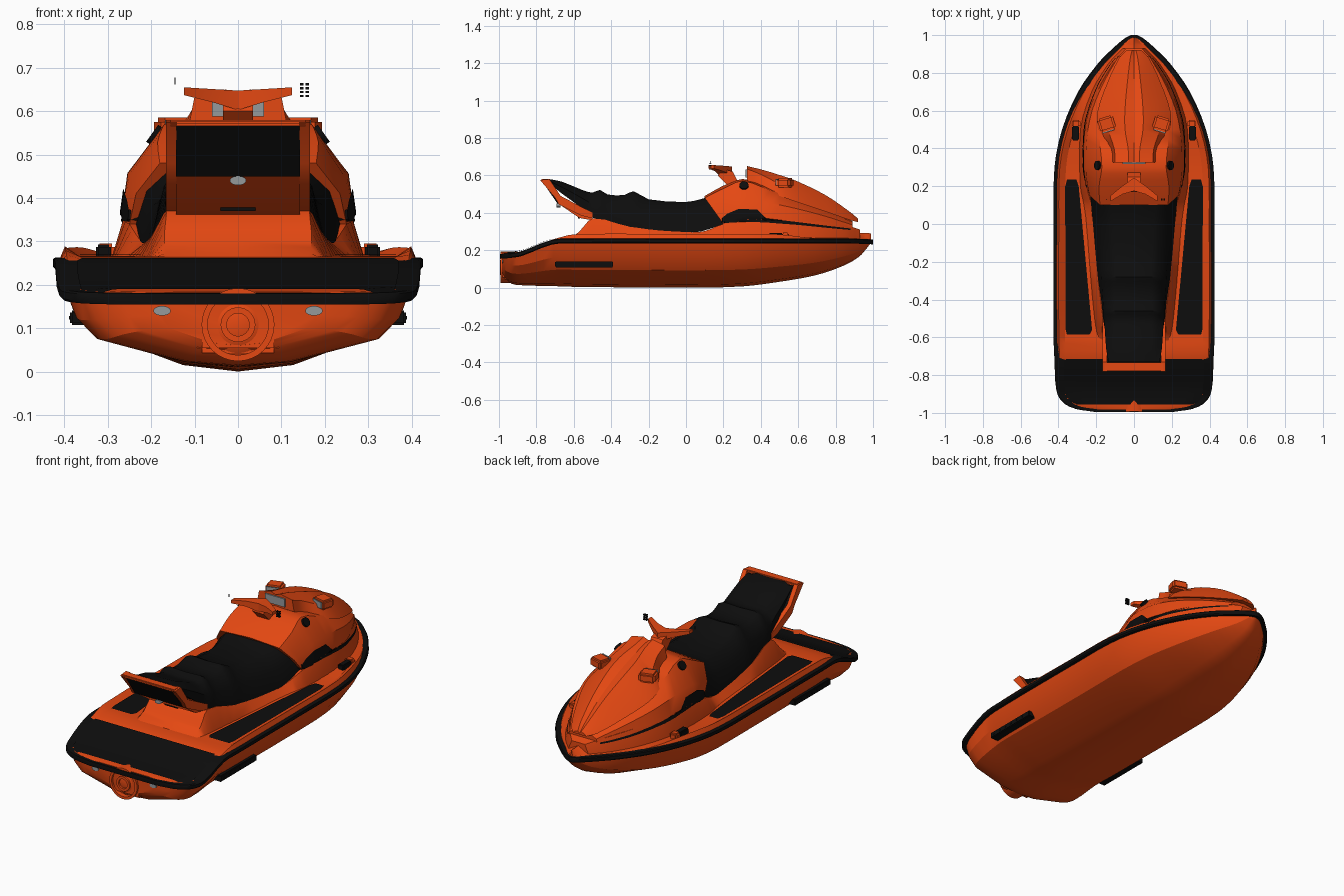
import bpy, bmesh, math
from mathutils import Vector, Matrix
from mathutils.bvhtree import BVHTree

if "Cube" in bpy.data.objects:
    bpy.data.objects.remove(bpy.data.objects["Cube"])


def material(name, rgb):
    m = bpy.data.materials.new(name)
    m.use_nodes = True
    m.diffuse_color = (*rgb, 1)
    m.node_tree.nodes["Principled BSDF"].inputs["Base Color"].default_value = (*rgb, 1)
    return m


ORANGE = material("orange paint", (0.78, 0.065, 0.006))
BLACK = material("black rubber", (0.004, 0.004, 0.004))
GREY = material("grey metal", (0.3, 0.32, 0.33))
SIDES = (("left", 1), ("right", -1))


def finish(name, bm, mat, angle=35, solid=True):
    if solid:
        bmesh.ops.recalc_face_normals(bm, faces=bm.faces)
    mesh = bpy.data.meshes.new(name)
    bm.to_mesh(mesh)
    bm.free()
    mesh.materials.append(mat)
    ob = bpy.data.objects.new(name, mesh)
    bpy.context.collection.objects.link(ob)
    bpy.ops.object.select_all(action="DESELECT")
    ob.select_set(True)
    bpy.context.view_layer.objects.active = ob
    bpy.ops.object.shade_smooth_by_angle(angle=math.radians(angle))
    return ob


def smooth_rows(rows, steps):
    """Hermite interpolation between cross-sections."""
    t = [sum(p.y for p in r) / len(r) for r in rows]
    last = len(rows) - 1

    def slope(i, j):
        a, b = max(i - 1, 0), min(i + 1, last)
        return (rows[b][j] - rows[a][j]) / (t[b] - t[a])

    out = []
    for i in range(last):
        h = t[i + 1] - t[i]
        for s in range(steps):
            u = s / steps
            k = u * u * (3 - 2 * u)
            out.append([rows[i][j].lerp(rows[i + 1][j], k)
                        + slope(i, j) * h * u * (1 - u) ** 2
                        - slope(i + 1, j) * h * u * u * (1 - u)
                        for j in range(len(rows[i]))])
    return out + [rows[-1]]


def loft(name, sections, mat, steps=3, angle=35):
    """Skin (y, half profile) sections, mirrored over x; points are (x, z[, y shift])."""
    rows = []
    for y, half in sections:
        pts = [Vector((p[0], y + (p[2] if len(p) > 2 else 0), p[1])) for p in half]
        rows.append(pts + [Vector((-p.x, p.y, p.z)) for p in reversed(pts) if p.x > 1e-6])
    bm = bmesh.new()
    rings = [[bm.verts.new(p) for p in r] for r in smooth_rows(rows, steps)]
    n = len(rings[0])
    for a, b in zip(rings, rings[1:]):
        for j in range(n):
            bm.faces.new((a[j], a[(j + 1) % n], b[(j + 1) % n], b[j]))
    bm.faces.new(rings[0])
    bm.faces.new(rings[-1])
    return finish(name, bm, mat, angle)


def prism(name, outline, x0, x1, mat):
    """Extrude a (y, z) outline along x."""
    bm = bmesh.new()
    face = bm.faces.new([bm.verts.new((x0, y, z)) for y, z in outline])
    new = bmesh.ops.extrude_face_region(bm, geom=[face])["geom"]
    bmesh.ops.translate(bm, vec=(x1 - x0, 0, 0),
                        verts=[v for v in new if isinstance(v, bmesh.types.BMVert)])
    return finish(name, bm, mat)


def box(name, loc, size, mat, rot=None, bevel=0.0):
    bm = bmesh.new()
    bmesh.ops.create_cube(bm, size=1, matrix=Matrix.Diagonal((*size, 1)))
    if bevel:
        bmesh.ops.bevel(bm, geom=bm.edges[:], offset=bevel, segments=2, affect="EDGES")
    if rot:
        bmesh.ops.rotate(bm, verts=bm.verts, matrix=rot)
    bmesh.ops.translate(bm, verts=bm.verts, vec=loc)
    return finish(name, bm, mat)


def disc(name, loc, direction, radius, depth, mat, tip=None, squash=1):
    bm = bmesh.new()
    bmesh.ops.create_cone(bm, cap_ends=True, segments=32, radius1=radius,
                          radius2=radius if tip is None else tip, depth=depth)
    turn = Vector(direction).to_track_quat("Z", "Y").to_matrix()
    bmesh.ops.rotate(bm, verts=bm.verts, matrix=turn)
    bmesh.ops.scale(bm, verts=bm.verts, vec=(1, 1, squash))
    bmesh.ops.translate(bm, verts=bm.verts, vec=loc)
    return finish(name, bm, mat)


def ring(name, loc, outer, inner, depth, mat):
    """Open tube pointing along y."""
    bm = bmesh.new()
    profile = ((outer, 0), (inner, 0), (inner, depth), (outer, depth))
    vs = [bm.verts.new((loc[0] + r, loc[1] + d, loc[2])) for r, d in profile]
    edges = [bm.edges.new((vs[i], vs[i - 1])) for i in range(4)]
    bmesh.ops.spin(bm, geom=vs + edges, cent=loc, axis=(0, 1, 0), angle=math.tau, steps=32)
    bmesh.ops.remove_doubles(bm, verts=bm.verts, dist=1e-5)
    return finish(name, bm, mat)


def decal(name, targets, rows, axis, side, mat, across=6, along=4):
    """Thin skin laid on targets from above (axis z) or from the side (axis x)."""
    deps = bpy.context.evaluated_depsgraph_get()
    trees = [BVHTree.FromObject(o, deps) for o in targets]
    aim = Vector((0, 0, -1)) if axis == "z" else Vector((-1, 0, 0))
    fine = [Vector(a).lerp(Vector(b), s / along)
            for a, b in zip(rows, rows[1:]) for s in range(along)] + [Vector(rows[-1])]
    bm, grid, last = bmesh.new(), [], Vector((0.2, 0, 0.3))
    for y, lo, hi in fine:
        line = []
        for k in range(across + 1):
            v = lo + (hi - lo) * k / across
            start = Vector((v, y, 2)) if axis == "z" else Vector((2, y, v))
            hits = [h for h in (t.ray_cast(start, aim)[0] for t in trees) if h]
            last = max(hits, key=lambda h: -h.dot(aim)) if hits else Vector((last.x, y, v))
            p = last - aim * 0.005
            line.append(bm.verts.new((p.x * side, p.y, p.z)))
        grid.append(line)
    for a, b in zip(grid, grid[1:]):
        for k in range(across):
            bm.faces.new((a[k], a[k + 1], b[k + 1], b[k]))
    bm.normal_update()
    out = Vector((0, 0, 1)) if axis == "z" else Vector((side, 0, 0))
    if sum(f.normal.dot(out) for f in bm.faces) < 0:
        bmesh.ops.reverse_faces(bm, faces=bm.faces)
    return finish(name, bm, mat, solid=False)


# Hull, bumper and deck share one plan: y, half width, rim height, keel height
plan = [(-.995, .2, .168, .06), (-.98, .3, .169, .045), (-.945, .37, .172, .02),
        (-.88, .405, .182, .012), (-.72, .415, .243, .008), (-.6, .42, .25, .004),
        (0, .42, .25, 0), (.3, .415, .25, .006), (.5, .375, .25, .03), (.7, .29, .25, .065),
        (.85, .185, .25, .115), (.94, .095, .248, .165), (.985, .04, .246, .215), (1, .01, .245, .235)]
hull_shape = ((0, 0), (.31, .06), (.82, .37), (.94, .65), (1, 1))
hull, bumper, deck_rows = [], [], []
for y, w, rim, keel in plan:
    hull.append((y * .985, [(f * w * .975, keel + g * (rim - keel)) for f, g in hull_shape]))
    bumper.append((y, [(w, rim - .014), (w + .006, rim - .008), (w + .006, rim + .008), (w, rim + .012)]))
    lip = .022 if -.65 < y < .6 else 0
    rise = .03 if y > .4 else 0
    deck_rows.append((y * .988, [(w * .985, rim), (w - min(.022, w * .2), rim + .013 + lip),
                                 (w - min(.055, w * .4), rim + .015), (0, rim + .015 + rise)]))
loft("hull", hull, ORANGE, angle=20)
loft("rub_rail", bumper, BLACK)
deck = loft("deck", deck_rows, ORANGE, angle=25)

# Pedestal under seat and hood: y, base half width, top half width, top height
pedestal = [(-.62, .19, .16, .262), (-.57, .2, .17, .30), (-.5, .21, .165, .37), (-.3, .23, .19, .325),
            (0, .255, .215, .297), (.1, .268, .225, .302), (.2, .285, .25, .34), (.5, .285, .255, .37),
            (.7, .225, .195, .355), (.85, .135, .11, .335), (.93, .06, .04, .31)]
body = loft("body_pedestal", [(y, [(b, .24), (b, .262), (t, z), (0, z)]) for y, b, t, z in pedestal], ORANGE)

# Stepped seat: y, bottom height, bottom half width, top height, top half width
seat = [(-.73, .555, .125, .58, .115), (-.66, .5, .14, .565, .125), (-.55, .42, .155, .52, .125),
        (-.5, .375, .165, .508, .125), (-.46, .362, .168, .522, .125), (-.42, .35, .172, .498, .125),
        (-.33, .33, .185, .495, .125), (-.28, .32, .192, .515, .12), (-.2, .31, .2, .472, .125),
        (0, .297, .217, .458, .14), (.08, .3, .225, .473, .15), (.2, .34, .235, .51, .17)]
loft("seat", [(y, [(b, lo), (b * .5 + t * .5 + .015, lo * .45 + hi * .55), (t, hi - .015),
                   (t * .75, hi), (0, hi - .004)]) for y, lo, b, hi, t in seat], BLACK, steps=2)

# Front cover, with a slanted rear edge over the seat
hood = loft("front_cover", [
    (.1, [(.25, .34, .1), (.235, .41, .05), (.18, .48), (0, .49)]),
    (.2, [(.262, .345, .06), (.25, .43, .03), (.185, .53), (0, .545)]),
    (.3, [(.267, .36), (.255, .455), (.17, .57), (0, .58)]),
    (.45, [(.265, .365), (.25, .45), (.18, .52), (0, .55)]),
    (.6, [(.24, .355), (.222, .42), (.15, .47), (0, .5)]),
    (.75, [(.17, .345), (.16, .38), (.11, .41), (0, .43)]),
    (.89, [(.085, .32), (.08, .335), (.05, .35), (0, .355)])], ORANGE)

# Raised bonnet shell with a grooved spine
bonnet = [(.325, .112, .575, .1, .635, .65), (.4, .125, .53, .105, .605, .632), (.5, .19, .49, .135, .555, .602),
          (.6, .192, .455, .125, .52, .566), (.75, .14, .405, .09, .452, .492),
          (.88, .078, .36, .05, .385, .402), (.92, .04, .35, .03, .36, .368)]
loft("bonnet", [(y, [(0, lo), (w, lo), (m, mid), (w * .25, top), (0, top - .012)])
                for y, w, lo, m, mid, top in bonnet], ORANGE, angle=20)
box("dash_screen", (0, .322, .61), (.12, .008, .045), GREY)

# Handlebar and its column
prism("steering_column", [(.17, .6), (.2, .635), (.25, .62), (.28, .56), (.22, .55)], -.035, .035, ORANGE)
for word, s in SIDES:
    bm = bmesh.new()
    stations = ((0, .21, .625, .07, .045), (.06, .18, .636, .045, .03), (.125, .135, .646, .03, .018))
    loops = [[bm.verts.new((s * x, y + a * d / 2, z + b * h / 2))
              for a, b in ((-1, -1), (1, -1), (1, 1), (-1, 1))] for x, y, z, d, h in stations]
    for a, b in zip(loops, loops[1:]):
        for i in range(4):
            bm.faces.new((a[i], a[i - 3], b[i - 3], b[i]))
    bm.faces.new(loops[0])
    bm.faces.new(loops[-1])
    finish(word + "_handlebar", bm, ORANGE)

# Small switch buttons
for i in range(2):
    for k in range(4):
        box("switch_button", (.147 + i * .013, .13, .635 + k * .009), (.008, .012, .005), BLACK)
box("switch_pin", (-.145, .13, .67), (.003, .004, .016), BLACK)

# Paired parts
for word, s in SIDES:
    pod_rot = Matrix.Rotation(-.3 * s, 3, "Z")
    box(word + "_mirror_pod", (s * .145, .53, .56), (.085, .075, .05), ORANGE, pod_rot, .01)
    box(word + "_mirror_glass", (s * .136, .491, .563), (.066, .006, .034), GREY, pod_rot)
    disc(word + "_filler_cap", (s * .192, .31, .545), (s * .8, 0, .57), .024, .014, BLACK)
    box(word + "_deck_vent", (s * .31, .48, .275), (.035, .075, .035), BLACK, None, .005)
    box(word + "_vent_cover", (s * .305, .53, .275), (.045, .04, .04), ORANGE, None, .008)
    box(word + "_sponson", (s * .362, -.545, .124), (.05, .31, .033), BLACK, None, .004)
    for k in range(6):
        box(word + "_sponson_bolt", (s * .387, -.67 + k * .045, .124), (.004, .008, .008), BLACK)
    disc(word + "_stern_eye", (s * .175, -.975, .14), (0, 1, 0), .02, .02, GREY, None, .55)
    decal(word + "_footwell_mat", [deck], [(-.585, .235, .355), (-.56, .222, .362), (0, .274, .364),
                                           (.2, .293, .364), (.235, .305, .355)], "z", s, BLACK)
    decal(word + "_side_stripe", [body, hood],
          [(.17, .345, .352), (.22, .346, .395), (.28, .35, .42), (.38, .35, .418), (.43, .348, .37),
           (.6, .335, .35), (.75, .32, .331), (.88, .308, .316)], "x", s, BLACK)
    arm = [(-.78, .575), (-.73, .58), (-.67, .49), (-.5, .4), (-.5, .37), (-.56, .385), (-.68, .445), (-.7, .48)]
    prism(word + "_grab_arm", arm, s * .142, s * .166, ORANGE)

# Rear grab handle with dark back panel, tow eye and slot
box("grab_bar", (0, -.755, .573), (.32, .045, .014), ORANGE, None, .004)
prism("seat_back_panel", [(-.768, .567), (-.74, .567), (-.66, .45), (-.688, .45)], -.143, .143, BLACK)
prism("seat_support", [(-.684, .45), (-.5, .45), (-.5, .36), (-.57, .372)], -.143, .143, ORANGE)
disc("tow_eye", (0, -.682, .44), (0, 1, 0), .019, .02, GREY, None, .55)
box("latch_slot", (0, -.572, .376), (.08, .012, .012), BLACK)

# Boarding platform mat
decal("boarding_mat", [deck], [(-.955, -.33, .33), (-.93, -.36, .36), (-.8, -.37, .37),
                               (-.73, -.37, .37), (-.715, -.36, .36)], "z", 1, BLACK, across=16)

# Jet pump on the transom
box("pump_housing", (0, -.955, .1), (.19, .05, .115), ORANGE, None, .012)
ring("jet_shroud", (0, -.992, .108), .084, .07, .06, ORANGE)
ring("jet_nozzle", (0, -.995, .108), .04, .026, .05, ORANGE)
disc("jet_core", (0, -.975, .108), (0, -1, 0), .07, .02, ORANGE, .04)
